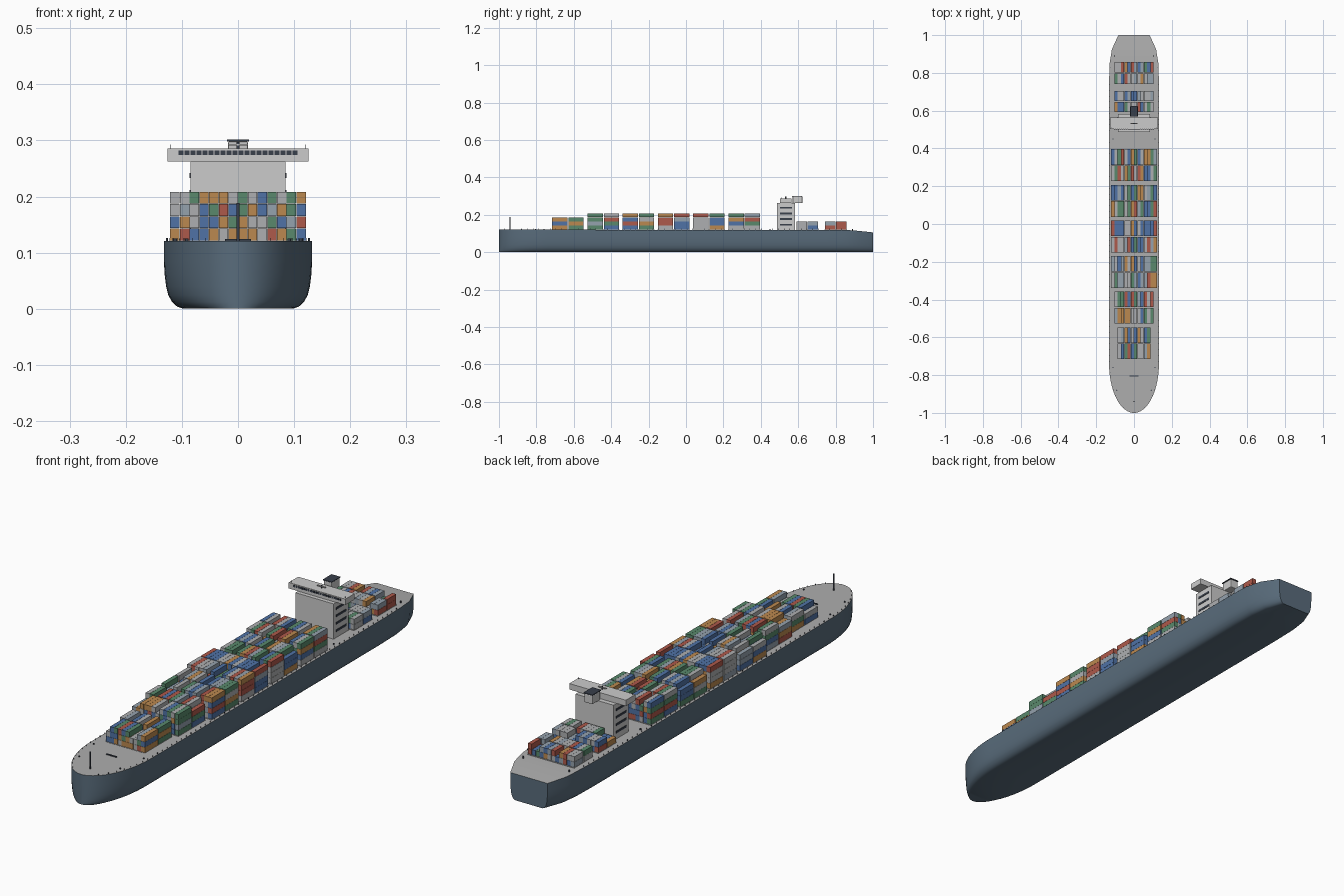
import bpy, bmesh, math, random
from mathutils import Matrix

if "Cube" in bpy.data.objects:
    bpy.data.objects.remove(bpy.data.objects["Cube"])

random.seed(4)
TAU = math.tau


def material(name, rgb):
    m = bpy.data.materials.new(name)
    m.diffuse_color = (*rgb, 1)
    m.use_nodes = True
    m.node_tree.nodes["Principled BSDF"].inputs["Base Color"].default_value = m.diffuse_color
    return m


hull_paint = material("hull_blue_grey", (0.10, 0.15, 0.20))
deck_paint = material("deck_grey", (0.42, 0.42, 0.42))
house_paint = material("house_white", (0.55, 0.55, 0.53))
dark = material("dark_glass", (0.04, 0.05, 0.07))
cargo = [material("cargo_" + n, c) for n, c in (
    ("blue", (0.08, 0.17, 0.38)), ("red", (0.42, 0.10, 0.07)),
    ("green", (0.10, 0.25, 0.15)), ("orange", (0.50, 0.25, 0.08)),
    ("grey", (0.42, 0.43, 0.44)), ("silver", (0.30, 0.36, 0.42)))]


def finish(name, bm, mats):
    bmesh.ops.recalc_face_normals(bm, faces=bm.faces)
    me = bpy.data.meshes.new(name)
    bm.to_mesh(me)
    bm.free()
    for m in mats:
        me.materials.append(m)
    ob = bpy.data.objects.new(name, me)
    bpy.context.collection.objects.link(ob)
    return ob


def add_box(bm, x0, x1, y0, y1, z0, z1, mat=0):
    mtx = Matrix.Translation(((x0 + x1) / 2, (y0 + y1) / 2, (z0 + z1) / 2)) \
        @ Matrix.Diagonal((x1 - x0, y1 - y0, z1 - z0, 1))
    for v in bmesh.ops.create_cube(bm, size=1, matrix=mtx)["verts"]:
        for f in v.link_faces:
            f.material_index = mat


def boxes(name, mat, *dims):
    bm = bmesh.new()
    for d in dims:
        add_box(bm, *d)
    return finish(name, bm, [mat])


def rod(name, mat, r, x, y, z0, z1, sides=12):
    bm = bmesh.new()
    bmesh.ops.create_cone(bm, cap_ends=True, segments=sides, radius1=r, radius2=r,
                          depth=z1 - z0, matrix=Matrix.Translation((x, y, (z0 + z1) / 2)))
    return finish(name, bm, [mat])


# Hull: one midship section lofted along the deck outline
section = [(0.74, 0), (0.82, 0.03), (0.89, 0.10), (0.94, 0.20), (0.97, 0.33),
           (0.99, 0.50), (1, 0.70), (1, 1)]
stations = []
for i in range(17):
    a = (0.03 + 0.97 * i / 16) * math.pi / 2
    stations.append((-0.74 - 0.26 * math.cos(a), 0.132 * math.sin(a), 0.121))
stations[0] = (-1, stations[0][1], 0.121)
stations += [(y, 0.132, 0.12) for y in (-0.4, 0, 0.4, 0.75)]
stations += [(0.85, 0.129, 0.12), (0.925, 0.117, 0.114), (1.0, 0.083, 0.106)]


def half_width(y):
    for (ya, wa, _), (yb, wb, _) in zip(stations, stations[1:]):
        if ya <= y <= yb:
            return wa + (wb - wa) * (y - ya) / (yb - ya)


bm = bmesh.new()
rings = []
for y, w, h in stations:
    pts = [(-u * w, v * h) for u, v in reversed(section)] + [(u * w, v * h) for u, v in section]
    rings.append([bm.verts.new((x, y, z)) for x, z in pts])
for a, b in zip(rings, rings[1:]):
    for i in range(len(a)):
        j = (i + 1) % len(a)
        f = bm.faces.new((a[i], a[j], b[j], b[i]))
        f.material_index = 1 if j == 0 else 0
bm.faces.new(rings[0])
bm.faces.new(rings[-1])
hull = finish("hull", bm, [hull_paint, deck_paint])
bpy.context.view_layer.objects.active = hull
hull.select_set(True)
bpy.ops.object.shade_smooth_by_angle(angle=math.radians(35))
hull.select_set(False)

# Container bays: (front y, back y, columns, tiers), each two boxes long
bays = [(-0.718, -0.545, 10, 3), (-0.528, -0.355, 12, 4), (-0.341, -0.168, 14, 4),
        (-0.153, 0.020, 14, 4), (0.036, 0.209, 14, 4), (0.225, 0.398, 14, 4),
        (0.590, 0.707, 12, 2), (0.740, 0.860, 12, 2)]
cw, ch, base = 0.0173, 0.0217, 0.122
for n, (y0, y1, cols, tiers) in enumerate(bays):
    bm = bmesh.new()
    half = (y1 - y0) / 2
    for k in range(2):
        ya = y0 + k * half + 0.002
        for c in range(cols):
            x = (c - cols / 2) * cw
            for t in range(tiers - (random.random() < 0.25)):
                z = base + t * ch
                add_box(bm, x + 0.0003, x + cw - 0.0003, ya, ya + half - 0.004,
                        z, z + ch - 0.0006, random.choice((0, 0, 1, 2, 3, 4, 4, 5)))
    finish(f"container_bay_{n + 1}", bm, cargo)
    # Hatch cover under the bay
    w = cols * cw / 2
    boxes(f"hatch_cover_{n + 1}", deck_paint, (-w, w, y0, y1, 0.112, base))

# Deckhouse and bridge
boxes("deckhouse", house_paint, (-0.085, 0.085, 0.487, 0.582, 0.115, 0.262))
boxes("bridge", house_paint, (-0.126, 0.126, 0.503, 0.563, 0.262, 0.286))
boxes("bridge_windows", dark, *[
    (-0.107 + i * 0.0107 + 0.001, -0.107 + (i + 1) * 0.0107 - 0.001, 0.5015, 0.505, 0.274, 0.282)
    for i in range(20)])
boxes("side_windows", dark, *[
    (s * 0.0855 - 0.001, s * 0.0855 + 0.001, 0.502, 0.567, z, z + 0.009)
    for s in (-1, 1) for z in (0.143, 0.173, 0.203, 0.233)])
for s in (-1, 1):
    rod("wing_post", dark, 0.0008, s * 0.12, 0.51, 0.286, 0.293, 6)

# Radar mast
rod("radar_mast", dark, 0.003, 0, 0.533, 0.285, 0.297)
boxes("radar_bar", house_paint, (-0.018, 0.018, 0.530, 0.536, 0.291, 0.294))

# Funnel with dark cap
funnel = boxes("funnel", house_paint, (-0.018, 0.018, 0.570, 0.622, 0.262, 0.298))
cap = boxes("funnel_cap", dark, (-0.020, 0.020, 0.568, 0.624, 0.298, 0.302))
for ob in (funnel, cap):
    bev = ob.modifiers.new("soft_edges", "BEVEL")
    bev.width, bev.segments = 0.003, 2
    if ob is cap:
        bev.width = 0.001

# Foredeck: mast, breakwater and bollards
rod("fore_mast", dark, 0.003, 0, -0.94, 0.118, 0.188)
boxes("breakwater", dark, (-0.023, 0.023, -0.808, -0.802, 0.118, 0.124))
for s in (-1, 1):
    for y in (-0.88, -0.76, 0.45, 0.89):
        rod("bollard", dark, 0.003, s * (half_width(y) - 0.02), y, 0.114, 0.125)

# Low railing posts along the deck edge
bm = bmesh.new()
for s in (-1, 1):
    for i in range(60):
        y = -0.97 + i * 0.0305
        x = s * (half_width(y) - 0.004)
        add_box(bm, x - 0.0006, x + 0.0006, y - 0.001, y + 0.001, 0.118, 0.126)
finish("railing_posts", bm, [dark])
